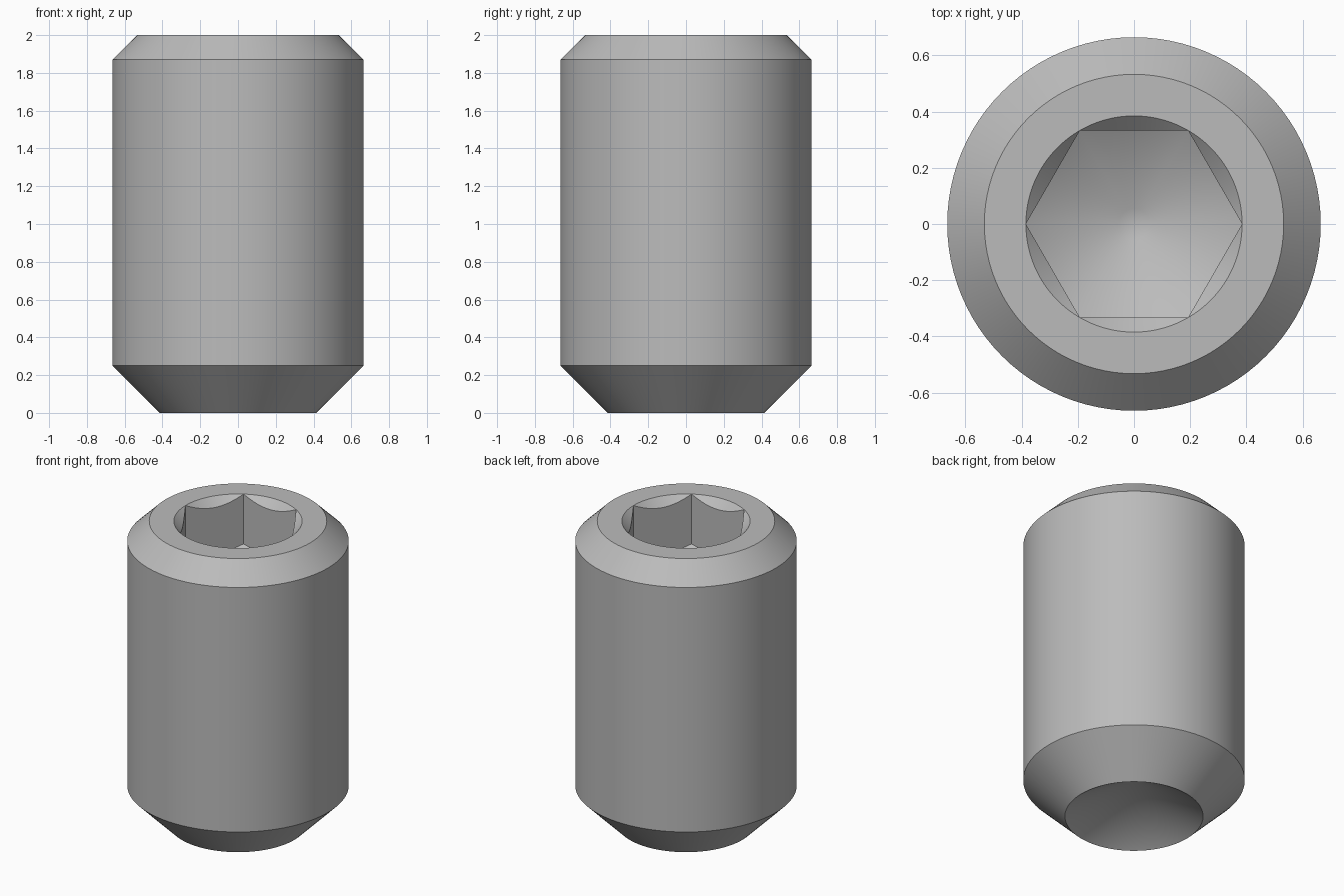
import bpy, bmesh
from math import pi, cos, sin, tan, radians

cube = bpy.data.objects.get("Cube")
if cube:
    bpy.data.objects.remove(cube, do_unlink=True)

SEG = 96            # divisible by six so socket corners land on vertices
HEIGHT = 2.0
CORNER = 0.385      # socket radius to its corners
FLAT = CORNER * cos(pi / 6)
DRILL = tan(radians(30))
FLOOR = 1.67        # floor height at the socket corners

steel = bpy.data.materials.new("grey steel")
steel.use_nodes = True
colour = (0.5, 0.5, 0.5, 1)
steel.diffuse_color = colour
steel.node_tree.nodes["Principled BSDF"].inputs["Base Color"].default_value = colour


def circle(radius, z):
    return lambda a: (radius, z)


def hexagon(z, slope):
    """Hexagonal ring whose height follows a cone of the given slope."""
    def ring(a):
        r = FLAT / cos(a % (pi / 3) - pi / 6)
        return r, z - (CORNER - r) * slope
    return ring


# Rings from the cup point, up the outside, then down into the socket
rings = [
    circle(0.415, 0),
    circle(0.665, 0.25),
    circle(0.665, 1.87),
    circle(0.533, HEIGHT),
    circle(CORNER, HEIGHT),
    hexagon(HEIGHT, 1),
    hexagon(FLOOR, DRILL),
    circle(0.055, FLOOR - (CORNER - 0.055) * DRILL),
]

bm = bmesh.new()
loops = []
for ring in rings:
    loop = []
    for i in range(SEG):
        a = 2 * pi * i / SEG
        r, z = ring(a)
        loop.append(bm.verts.new((r * cos(a), r * sin(a), z)))
    loops.append(loop)

for low, high in zip(loops, loops[1:]):
    for i in range(SEG):
        j = (i + 1) % SEG
        bm.faces.new((low[i], low[j], high[j], high[i]))

# Socket drill tip and conical cup in the point
bm.faces.new(loops[-1])
apex = bm.verts.new((0, 0, 0.415 * DRILL))
for i in range(SEG):
    bm.faces.new((loops[0][(i + 1) % SEG], loops[0][i], apex))

# Chamfer and hexagon touch at the six corners
bmesh.ops.remove_doubles(bm, verts=bm.verts, dist=0.0001)
bmesh.ops.recalc_face_normals(bm, faces=bm.faces)

mesh = bpy.data.meshes.new("set_screw")
bm.to_mesh(mesh)
bm.free()
mesh.materials.append(steel)
screw = bpy.data.objects.new("set_screw", mesh)
bpy.context.collection.objects.link(screw)

bpy.ops.object.select_all(action='DESELECT')
screw.select_set(True)
bpy.context.view_layer.objects.active = screw
bpy.ops.object.shade_smooth_by_angle(angle=radians(35))
